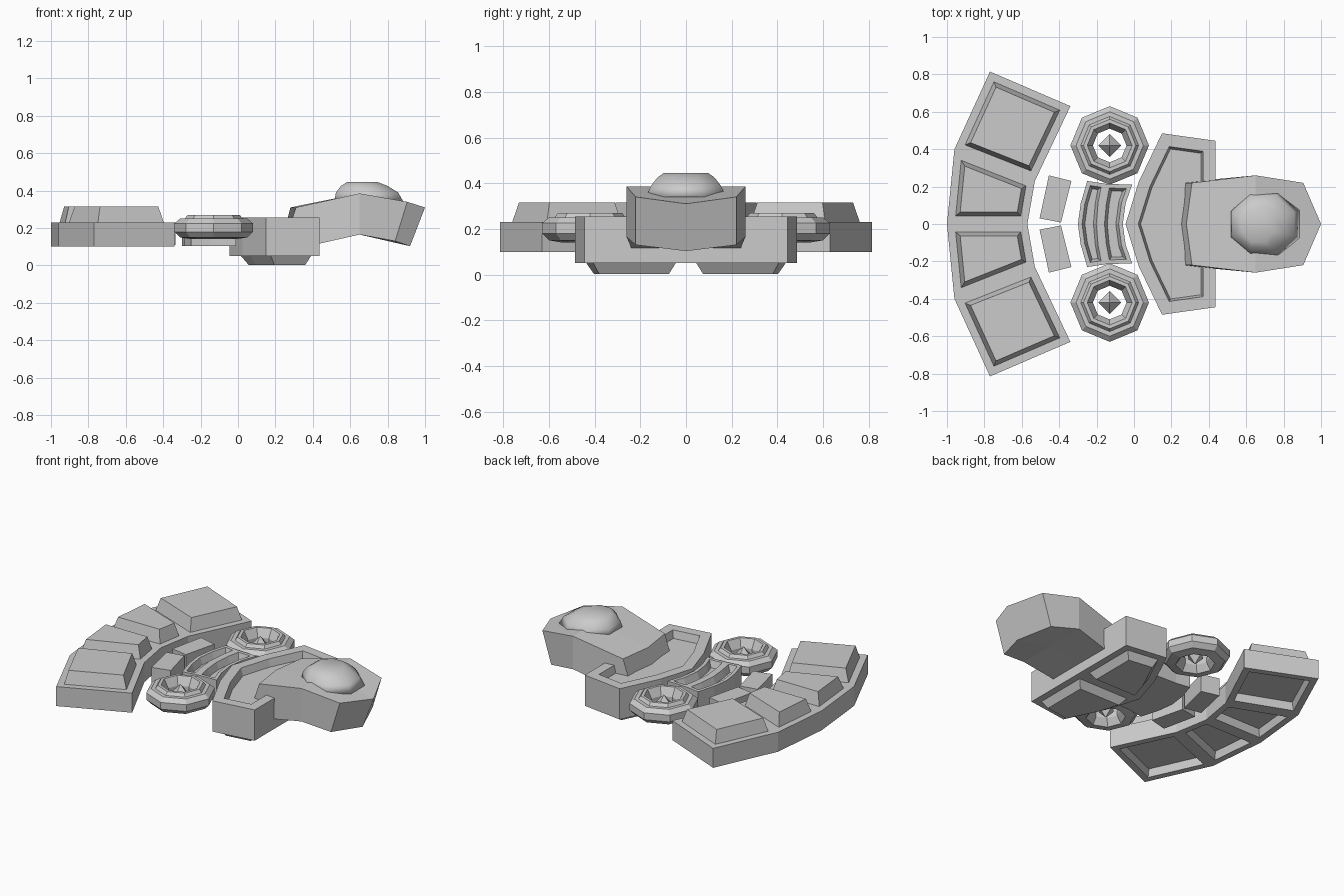
import bpy, bmesh, math

if "Cube" in bpy.data.objects:
    bpy.data.objects.remove(bpy.data.objects["Cube"])


def finish(name, bm, smooth=False):
    bmesh.ops.recalc_face_normals(bm, faces=bm.faces)
    me = bpy.data.meshes.new(name)
    bm.to_mesh(me)
    bm.free()
    ob = bpy.data.objects.new(name, me)
    bpy.context.collection.objects.link(ob)
    if smooth:
        for p in me.polygons:
            p.use_smooth = True
    return ob


def mirrored(pts):
    """Half outline listed from the tip to the centre line, mirrored over y."""
    return pts + [(x, -y) for x, y in reversed(pts) if abs(y) > 1e-6]


def band(left, right, z0, z1):
    """Slab of quads between two matching outlines; returns top and bottom faces."""
    bm = bmesh.new()
    rows = [[bm.verts.new((x, y, z)) for x, y in line]
            for z in (z0, z1) for line in (left, right)]
    lb, rb, lt, rt = rows
    top, bot = [], []
    for i in range(len(left) - 1):
        j = i + 1
        top.append(bm.faces.new((lt[i], lt[j], rt[j], rt[i])))
        bot.append(bm.faces.new((lb[i], rb[i], rb[j], lb[j])))
        bm.faces.new((lb[i], lb[j], lt[j], lt[i]))
        bm.faces.new((rb[j], rb[i], rt[i], rt[j]))
    for i in (0, -1):
        bm.faces.new((lb[i], lt[i], rt[i], rb[i]))
    bmesh.ops.recalc_face_normals(bm, faces=bm.faces)
    return bm, top, bot


def panel(bm, faces, border, bevel, depth, region=False):
    """Border, then a sloped raised (or sunk) panel."""
    for t, d in ((border, 0), (bevel, depth)):
        bm.normal_update()
        if region:
            bmesh.ops.inset_region(bm, faces=faces, thickness=t, depth=d,
                                   use_even_offset=True, use_boundary=True)
        else:
            bmesh.ops.inset_individual(bm, faces=faces, thickness=t, depth=d,
                                       use_even_offset=True)


def loft(bm, loops, caps=True, closed=False):
    vs = [[bm.verts.new(p) for p in lp] for lp in loops]
    n = len(vs[0])
    pairs = list(zip(vs, vs[1:])) + ([(vs[-1], vs[0])] if closed else [])
    for a, b in pairs:
        for i in range(n):
            bm.faces.new((a[i], a[(i + 1) % n], b[(i + 1) % n], b[i]))
    if caps:
        bm.faces.new(vs[0][::-1])
        bm.faces.new(vs[-1])


def octagon(cx, cy, rx, ry, z, n=8, start=0.0):
    return [(cx + rx * math.cos(start + 2 * math.pi * i / n),
             cy + ry * math.sin(start + 2 * math.pi * i / n), z) for i in range(n)]


# Heel arc: raised pads above, sunk panels below
bm, top, bot = band(mirrored([(-.77, .815), (-.96, .40), (-1.0, 0)]),
                    mirrored([(-.34, .63), (-.53, .23), (-.57, 0)]), .10, .23)
panel(bm, top, .042, .022, .085)
panel(bm, bot, .042, .012, -.05)
finish("heel_arc", bm)

# Small spacer blocks
for s, side in ((1, "left"), (-1, "right")):
    bm, _, _ = band([(-.455, .26 * s), (-.505, .03 * s)],
                    [(-.335, .23 * s), (-.39, .008 * s)], .11, .23)
    finish("spacer_block_" + side, bm)

# Curved middle strips with sunk channels
strips = [([(-.25, .23), (-.285, .11), (-.30, 0)], [(-.15, .215), (-.17, .11), (-.18, 0)]),
          ([(-.15, .215), (-.17, .11), (-.18, 0)], [(-.01, .21), (-.045, .11), (-.06, 0)])]
for k, (l, r) in enumerate(strips):
    bm, top, bot = band(mirrored(l), mirrored(r), .105, .245)
    panel(bm, top, .022, .015, -.045, region=True)
    finish("middle_strip_%d" % (k + 1), bm)

# Eight-sided rings with a diamond stud in each
profile = [(.21, .18), (.21, .225), (.18, .25), (.155, .25), (.14, .27), (.12, .27),
           (.09, .215), (.09, .185), (.12, .14), (.18, .15)]
for s, side in ((1, "left"), (-1, "right")):
    c = (-.13, .42 * s)
    bm = bmesh.new()
    loft(bm, [octagon(*c, r, r, z) for r, z in profile], caps=False, closed=True)
    finish("ring_" + side, bm)
    bm = bmesh.new()
    loft(bm, [octagon(*c, r, r, z, 4) for r, z in
              ((.002, .14), (.062, .20), (.002, .265))])
    finish("diamond_stud_" + side, bm)

# Front plate: sunk tray on top, two tapered pads underneath
bm, top, bot = band(mirrored([(.15, .485), (.025, .225), (-.045, 0)]),
                    mirrored([(.435, .445), (.435, .22), (.435, 0)]), .05, .255)
panel(bm, top, .065, .012, -.05, region=True)
for pair in (bot[:2], bot[2:]):
    panel(bm, pair, .045, .03, .047, region=True)
finish("front_plate", bm)

# Toe body: (width, edge top, centre top, edge bottom, centre bottom) sections
sections = [(.22, (.31, .31), (.28, .31), (.23, .07), (.22, .07)),
            (.26, (.65, .385), (.65, .385), (.65, .165), (.65, .165)),
            (.22, (.905, .34), (1.0, .31), (.84, .13), (.92, .103))]
loops = []
for w, et, ct, eb, cb in sections:
    loops.append([(et[0], -w, et[1]), (ct[0], 0, ct[1]), (et[0], w, et[1]),
                  (eb[0], w, eb[1]), (cb[0], 0, cb[1]), (eb[0], -w, eb[1])])
bm = bmesh.new()
loft(bm, loops)
finish("toe_body", bm)

# Soft dome on top of the toe
bm = bmesh.new()
a = math.pi / 8
loft(bm, [octagon(.70, 0, .20, .19, .34, start=a), octagon(.69, 0, .18, .165, .39, start=a),
          octagon(.675, 0, .135, .135, .425, start=a), octagon(.665, 0, .09, .105, .445, start=a)])
finish("toe_dome", bm, smooth=True)
